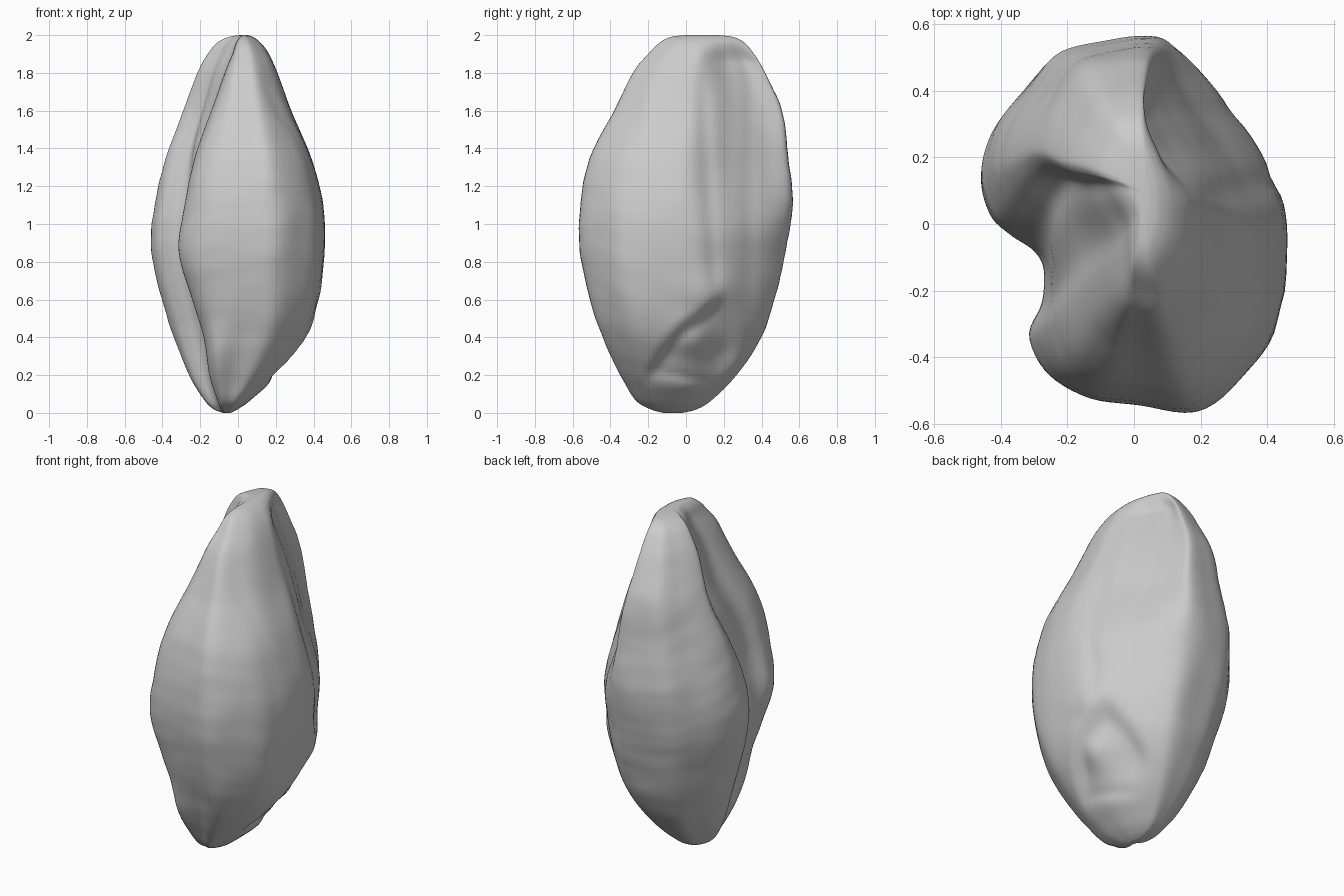
import bpy
import bmesh
import math
from mathutils import Vector, noise

SIDES = 120        # points round each ring
STEPS = 8          # rings between two stations

cube = bpy.data.objects.get("Cube")
if cube:
    bpy.data.objects.remove(cube, do_unlink=True)

# Stations up the grain: height, back lobe edge, +x edge, front lobe edge, front y, back y
stations = [
    (0, -.08, -.04, -.07, -.12, -.02),
    (.02, -.13, 0, -.09, -.19, .06),
    (.07, -.18, .07, -.11, -.27, .14),
    (.2, -.26, .21, -.15, -.35, .27),
    (.4, -.34, .36, -.18, -.44, .4),
    (.6, -.4, .425, -.24, -.51, .47),
    (.85, -.46, .46, -.31, -.56, .53),
    (1.1, -.445, .45, -.28, -.56, .565),
    (1.35, -.38, .39, -.23, -.51, .545),
    (1.6, -.29, .285, -.14, -.38, .51),
    (1.8, -.215, .21, -.07, -.28, .42),
    (1.9, -.16, .165, -.03, -.2, .36),
    (1.96, -.11, .12, -.01, -.14, .31),
    (1.99, -.05, .08, .01, -.08, .25),
    (2, .01, .05, .02, 0, .17),
]

# Cross-section at the widest height, with the crease on the -x side
outline = [
    (.07, .56), (-.08, .55), (-.24, .51), (-.35, .39), (-.43, .27),
    (-.46, .15), (-.43, .04), (-.37, -.02), (-.3, -.07), (-.27, -.13),
    (-.275, -.23), (-.31, -.33), (-.26, -.45), (-.14, -.52), (.02, -.54),
    (.19, -.56), (.33, -.45), (.43, -.3), (.46, -.06), (.44, .1),
    (.38, .23), (.28, .38), (.17, .5),
]


def smooth(a, b, t):
    """Ease from 0 to 1 as t goes from a to b."""
    t = min(max((t - a) / (b - a), 0), 1)
    return t * t * (3 - 2 * t)


def bell(t, centre, width):
    return math.exp(-((t - centre) / width) ** 2)


def catmull(p0, p1, p2, p3, t):
    """Point on a smooth curve between p1 and p2."""
    return [b + t / 2 * (c - a + t * (2 * a - 5 * b + 4 * c - d + t * (3 * (b - c) + d - a)))
            for a, b, c, d in zip(p0, p1, p2, p3)]


def section_point(s):
    """Normalised cross-section point, s from 0 to 1 round the ring."""
    n = len(outline)
    i = int(s * n)
    pts = [outline[(i + k) % n] for k in (-1, 0, 1, 2)]
    x, y = catmull(*pts, s * n - i)
    return x / .46, y / .565


def station(i, t):
    last = len(stations) - 1
    pts = [stations[min(max(i + k, 0), last)] for k in (-1, 0, 1, 2)]
    return catmull(*pts, t)


def germ_offset(y, z):
    """Brow, scarp, raised germ and fold, low on the +x face."""
    upper = .74 * (y + .25) - .67 * (z - .18) + .05 * bell(y, -.05, .12)
    rear = -.9 * (y - .2) - .43 * (z - .6)
    recess = -.06 * smooth(0, .07, upper) * smooth(-.05, .1, rear) * smooth(.12, .34, z)
    brow = .03 * bell(y, .16, .12) * bell(z, .64, .1)
    bump = .035 * bell(y, .03, .09) * bell(z, .37, .09)
    fold = -.015 * bell(z + .2 * y, .19, .03) * bell(y, 0, .15)
    return recess + brow + bump + fold


def shape(u, v, row):
    z, back, right, front, y0, y1 = row
    cx, hx = (back + right) / 2, (right - back) / 2
    x = cx + hx * u
    high = smooth(1, 1.6, z)
    # The front lobe follows its own edge
    if u < 0:
        w = 1 - smooth(-.5, .05, v)
        x += w * (cx + (cx - front) * u / .67 - x)
        # Shallower crease floor toward the top
        x -= hx * .12 * high * bell(v, -.24, .13)
    # The rear of the broad face slopes away toward the top
    x -= .08 * smooth(.9, 1.35, z) * (1 - smooth(1.85, 2, z)) * smooth(-.1, .5, v) * smooth(.1, .6, u)
    y = (y0 + y1) / 2 + (y1 - y0) / 2 * v
    # The crease drifts backward toward the top
    y += (y1 - y0) / 2 * .25 * high * smooth(-.2, -.45, u) * bell(v, -.1, .35)
    # Full lower corner of the front lobe
    y -= .05 * bell(z, .3, .2) * bell(u, -.45, .3) * bell(v, -.75, .25)
    side = smooth(.35, .75, u)
    fade = smooth(.5, .8, z) * (1 - smooth(1.6, 1.9, z))
    # Shallow lengthwise furrows on the broad face
    for centre, depth in ((.13 - .06 * (z - 1), .014), (-.27, .006), (.34, .01)):
        x -= side * fade * depth * bell(y, centre, .04)
    x += side * germ_offset(y, z)
    # Fine wrinkles running across the skin
    ends = smooth(0, .15, z) * (1 - smooth(1.85, 2, z))
    ripple = noise.noise(Vector((x * 4, y * 4, z * 14 + y * 5)))
    swell = noise.noise(Vector((x * 5, y * 5, z * 4 + 7)))
    grow = 1 + ends * (.006 * ripple + .014 * swell)
    return cx + (x - cx) * grow, y * grow, z


def build_grain():
    bm = bmesh.new()
    section = [section_point(k / SIDES) for k in range(SIDES)]
    rows = [station(i, j / STEPS) for i in range(len(stations) - 1) for j in range(STEPS)]
    rows.append(stations[-1])
    rings = [[bm.verts.new(shape(u, v, row)) for u, v in section] for row in rows]
    for low, high in zip(rings, rings[1:]):
        for k in range(SIDES):
            n = (k + 1) % SIDES
            bm.faces.new((low[k], low[n], high[n], high[k]))
    # Close both tips
    for ring in (rings[0], rings[-1]):
        middle = sum((v.co for v in ring), Vector()) / SIDES
        pole = bm.verts.new(middle)
        for k in range(SIDES):
            bm.faces.new((ring[k], ring[(k + 1) % SIDES], pole))
    bmesh.ops.recalc_face_normals(bm, faces=bm.faces)
    mesh = bpy.data.meshes.new("grain_kernel")
    bm.to_mesh(mesh)
    bm.free()
    obj = bpy.data.objects.new("grain_kernel", mesh)
    bpy.context.collection.objects.link(obj)
    return obj


# Plain grey skin
grey = bpy.data.materials.new("light_grey")
grey.use_nodes = True
colour = (.6, .6, .6, 1)
grey.diffuse_color = colour
grey.node_tree.nodes["Principled BSDF"].inputs["Base Color"].default_value = colour

kernel = build_grain()
kernel.data.materials.append(grey)
for face in kernel.data.polygons:
    face.use_smooth = True
